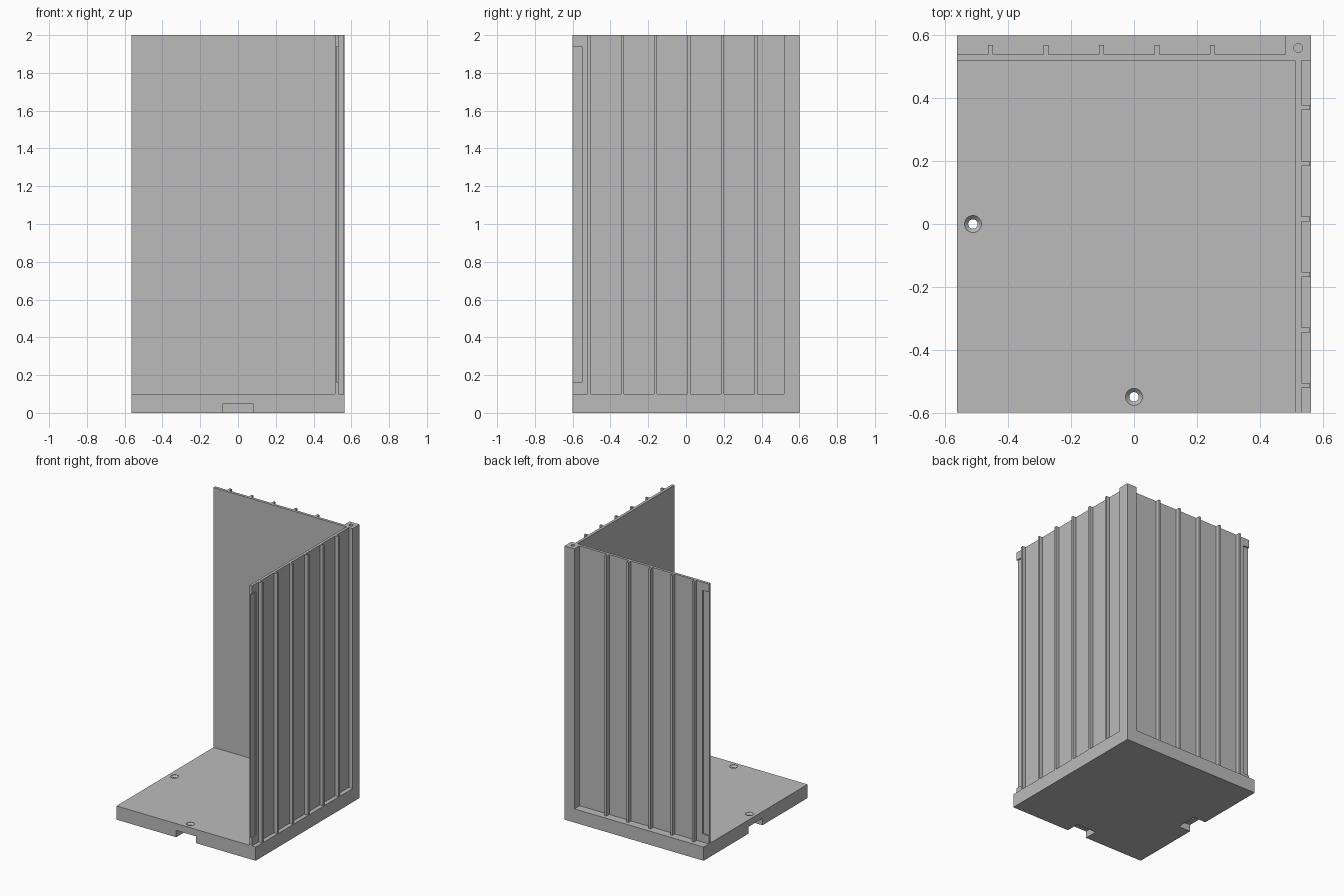
import bpy, bmesh

if "Cube" in bpy.data.objects:
    bpy.data.objects.remove(bpy.data.objects["Cube"])

W, D, H = 0.5625, 0.6, 2.0      # half width, half depth, full height
BASE = 0.1                      # base thickness
RIB = 0.016                     # rib width

grey = bpy.data.materials.new("plain grey")
grey.diffuse_color = (0.5, 0.5, 0.5, 1)
grey.use_nodes = True
grey.node_tree.nodes["Principled BSDF"].inputs["Base Color"].default_value = grey.diffuse_color


def finish(name, bm):
    bmesh.ops.recalc_face_normals(bm, faces=bm.faces)
    mesh = bpy.data.meshes.new(name)
    bm.to_mesh(mesh)
    bm.free()
    obj = bpy.data.objects.new(name, mesh)
    bpy.context.collection.objects.link(obj)
    mesh.materials.append(grey)
    return obj


def box(name, x, y, z):
    """Box from (low, high) pairs along each axis."""
    bm = bmesh.new()
    bmesh.ops.create_cube(bm, size=1)
    for v in bm.verts:
        v.co = [r[0] if c < 0 else r[1] for c, r in zip(v.co, (x, y, z))]
    return finish(name, bm)


def turned(name, x, y, profile, sides=32):
    """Solid of revolution from (radius, height) points, about a vertical axis."""
    bm = bmesh.new()
    import math
    rings = []
    for r, z in profile:
        rings.append([bm.verts.new((x + r * math.cos(2 * math.pi * i / sides),
                                    y + r * math.sin(2 * math.pi * i / sides), z))
                      for i in range(sides)])
    for a, b in zip(rings, rings[1:]):
        for i in range(sides):
            j = (i + 1) % sides
            bm.faces.new((a[i], a[j], b[j], b[i]))
    bm.faces.new(rings[0][::-1])
    bm.faces.new(rings[-1])
    return finish(name, bm)


def cut(target, cutter):
    mod = target.modifiers.new("cut", 'BOOLEAN')
    mod.operation, mod.solver, mod.object = 'DIFFERENCE', 'EXACT', cutter
    bpy.context.view_layer.objects.active = target
    bpy.ops.object.modifier_apply(modifier=mod.name)
    bpy.data.objects.remove(cutter)


# Base slab with an underside notch and a countersunk hole on two edges
base = box("base", (-W, W), (-D, D), (0, BASE))
cut(base, box("front_notch", (-0.08, 0.08), (-D - 0.1, -D + 0.1), (-0.1, 0.05)))
cut(base, box("left_notch", (-W - 0.1, -W + 0.1), (-0.08, 0.08), (-0.1, 0.05)))
screw = [(0.015, -0.1), (0.015, 0.085), (0.027, 0.098), (0.027, 0.15)]
cut(base, turned("front_screw_hole", 0, -D + 0.05, screw))
cut(base, turned("left_screw_hole", -W + 0.05, 0, screw))

# Corner post with a hole in its top
post = box("corner_post", (W - 0.08, W), (D - 0.08, D), (BASE, H))
cut(post, turned("post_hole", W - 0.04, D - 0.04, [(0.014, H - 0.1), (0.014, H + 0.1)]))

# Thin walls, each with a shallow outer recess at its free end
back = box("back_wall", (-W, W - 0.08), (0.52, 0.54), (BASE, H))
cut(back, box("back_recess", (-W - 0.1, -W + 0.05), (0.53, 0.6), (0.16, 1.94)))
side = box("right_wall", (W - 0.05, W - 0.03), (-D, D - 0.08), (BASE, H))
cut(side, box("right_recess", (W - 0.04, W + 0.1), (-D - 0.1, -D + 0.05), (0.16, 1.94)))

# Vertical ribs on the outer faces
for i in range(5):
    x = -0.457 + i * 0.1768
    box(f"back_rib_{i + 1}", (x - RIB / 2, x + RIB / 2), (0.54, 0.57), (BASE, H))
for i in range(6):
    y = -0.514 + i * 0.1768
    box(f"right_rib_{i + 1}", (W - 0.03, W - 0.003), (y - RIB / 2, y + RIB / 2), (BASE, H))
